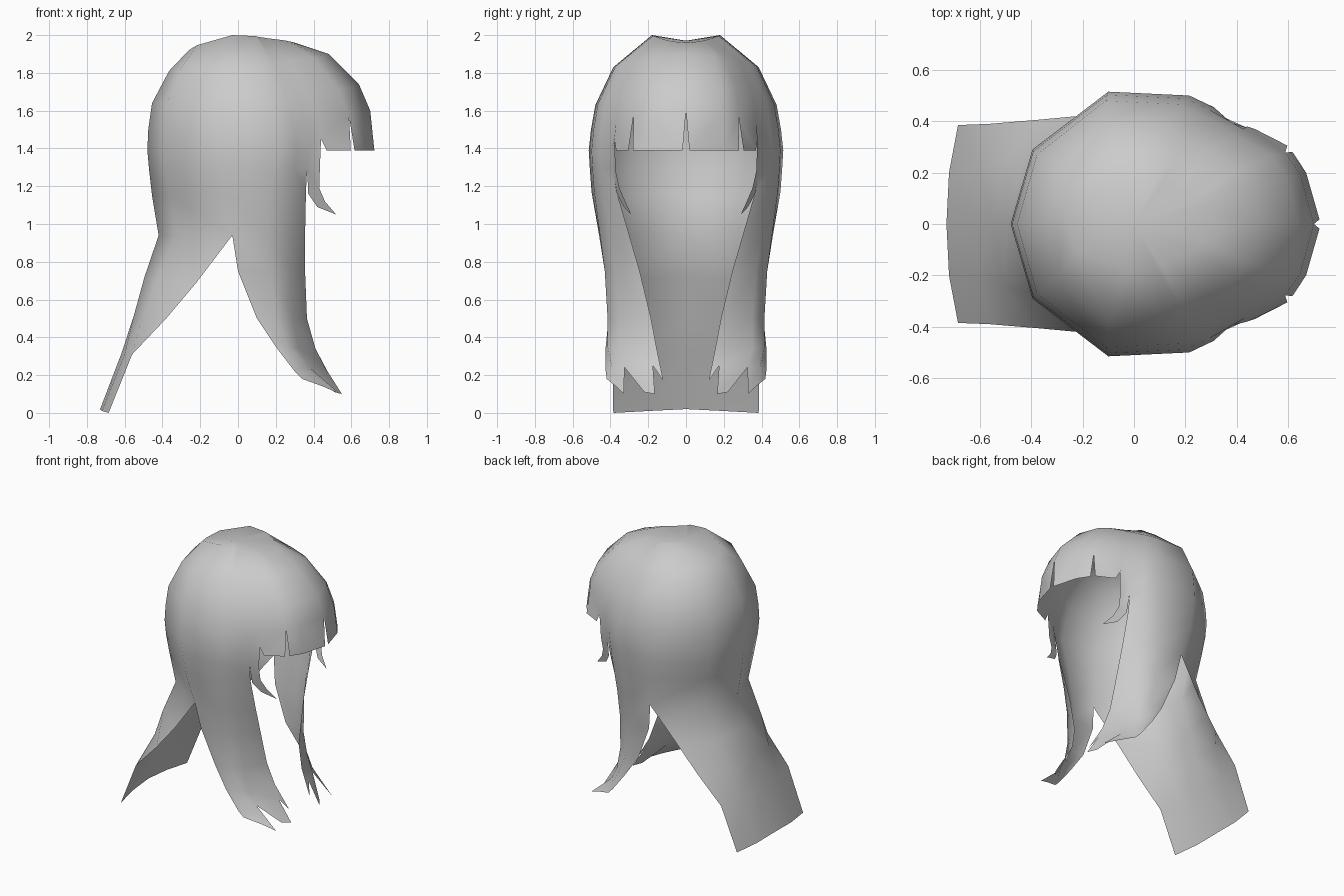
import bpy, bmesh

# One flat grey for the whole wig
grey = bpy.data.materials.new("grey_hair")
grey.diffuse_color = (0.6, 0.6, 0.6, 1)

bm = bmesh.new()


def face(*pts):
    """Add a face, dropping repeated corners; corners are welded later."""
    pts = list(dict.fromkeys(tuple(p) for p in pts))
    bm.faces.new([bm.verts.new(p) for p in pts])


def loft(rows):
    """Skin a sheet between successive rows of points."""
    for a, b in zip(rows, rows[1:]):
        for i in range(len(a) - 1):
            face(a[i], a[i + 1], b[i + 1], b[i])


# Half outline of the head seen from above, from back centre to front centre
outline = [(-.48, 0), (-.395, .29), (-.1, .515), (.215, .50), (.31, .455),
           (.38, .415), (.445, .378), (.61, .285), (.67, .20), (.725, 0)]


def ring(xb, zb, xf, zf, w, zw):
    """Scale the outline to a back, front and side position."""
    pts = []
    for x, y in outline:
        u, s = (x + .48) / 1.205, y / .515
        z = zw * s * s + (zf if x > .1 else zb) * (1 - s * s)
        pts.append((xb + u * (xf - xb), w * s, z))
    return pts


# Crown, from the top down to the fringe line
crown = [ring(-.26, 1.92, .30, 1.96, .18, 2.0),
         ring(-.365, 1.81, .48, 1.90, .385, 1.83),
         ring(-.455, 1.64, .64, 1.74, .48, 1.63),
         ring(-.475, 1.50, .70, 1.60, .503, 1.50)]
crown[0][2:4] = [(-.03, .18, 2.0), (.09, .175, 1.995)]
rim = ring(-.48, 1.39, .725, 1.39, .515, 1.39)
rim[5:7] = [(.378, .395, 1.39), (.437, .376, 1.39)]
pole = (0, 0, 1.97)
for a, b in zip(crown[0], crown[0][1:]):
    face(pole, a, b)
loft(crown)
upper = crown[-1]
loft([upper[:6], rim[:6]])

# Fringe panels, parted by narrow slits
ear = (.44, .380, 1.45)
face(upper[5], upper[6], ear, rim[6], rim[5])
face(upper[6], upper[7], (.597, .305, 1.39), (.47, .370, 1.39), ear)
face(upper[7], upper[8], rim[8], (.617, .280, 1.39))
face(upper[8], upper[9], (.722, .018, 1.39), rim[8])

# Back of the head down to the split, then the flared back panel
split = (-.03, .46, .94)
nape = (-.08, .50, 1.17)
temple = (-.09, .509, 1.29)
loft([rim[:3],
      [(-.47, 0, 1.28), (-.385, .287, 1.28), temple],
      [(-.455, 0, 1.15), (-.362, .28, 1.15), nape],
      [(-.42, 0, .94), (-.325, .262, .94), split],
      [(-.495, 0, .72), (-.425, .265, .71), (-.22, .42, .69)],
      [(-.55, 0, .52), (-.51, .24, .50), (-.38, .405, .50)],
      [(-.615, 0, .32), (-.60, .21, .31), (-.56, .39, .31)],
      [(-.73, 0, .02), (-.72, .20, .01), (-.685, .385, 0)]])

# Side lock, curling inward and forward
fork = (.366, .388, 1.29)
notch = [(.30, .425, .22), (.335, .39, .235), (.38, .325, .24), (.455, .175, .25)]
inner = (.41, .155, .34)
loft([rim[2:6],
      [temple, (.19, .495, 1.29), (.30, .45, 1.29), fork],
      [nape, (.17, .487, 1.18), (.29, .443, 1.18), (.36, .37, 1.18)],
      [split, (.16, .455, .94), (.28, .40, .94), (.355, .30, .94)],
      [(0, .43, .75), (.17, .43, .75), (.28, .37, .75), (.355, .245, .75)],
      [(.10, .41, .50), (.20, .415, .50), (.29, .35, .50), (.365, .185, .5)],
      [(.20, .425, .35), (.26, .415, .35), (.32, .35, .34), inner],
      notch])

# Pointed tips of the side lock
face(notch[0], notch[1], (.45, .37, .14), (.34, .42, .18))
face(notch[1], notch[2], (.54, .33, .10), (.45, .37, .14))
face(notch[2], notch[3], (.55, .165, .10), (.51, .22, .11))
face(inner, notch[3], (.50, .12, .17))

# Thin wisp curling forward in front of the ear
loft([[rim[5], rim[6]],
      [fork, (.433, .372, 1.28)],
      [(.372, .366, 1.16), (.43, .352, 1.19)],
      [(.42, .328, 1.09), (.46, .322, 1.12)],
      [(.52, .29, 1.05), (.52, .29, 1.05001)]])

# Weld the sheets and face them outward
bmesh.ops.remove_doubles(bm, verts=bm.verts, dist=.0005)
bmesh.ops.recalc_face_normals(bm, faces=bm.faces)
top = max(bm.faces, key=lambda f: f.calc_center_median().z)
if top.normal.z < 0:
    bmesh.ops.reverse_faces(bm, faces=bm.faces)
for f in bm.faces:
    f.smooth = True

mesh = bpy.data.meshes.new("long_hair")
bm.to_mesh(mesh)
bm.free()
mesh.materials.append(grey)
hair = bpy.data.objects.new("long_hair", mesh)
bpy.context.collection.objects.link(hair)

# The other half
mirror = hair.modifiers.new("mirror", 'MIRROR')
mirror.use_axis = (False, True, False)
mirror.merge_threshold = .001
